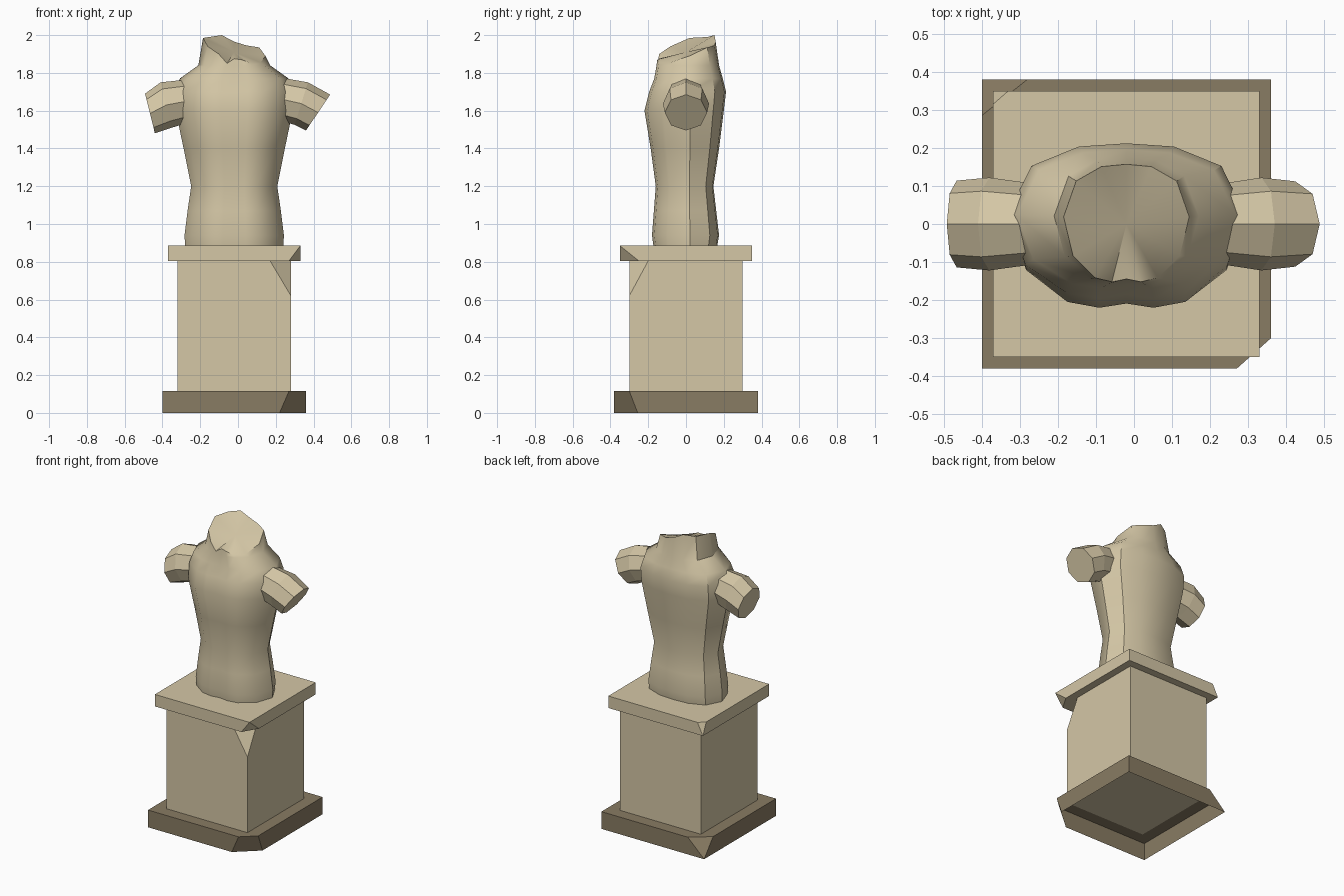
import bpy, bmesh, math
from mathutils import Vector

cube = bpy.data.objects.get("Cube")
if cube:
    bpy.data.objects.remove(cube, do_unlink=True)


def material(name, rgb):
    m = bpy.data.materials.new(name)
    m.use_nodes = True
    m.diffuse_color = (*rgb, 1)
    m.node_tree.nodes["Principled BSDF"].inputs["Base Color"].default_value = (*rgb, 1)
    return m


LIGHT = material("pale stone", (0.66, 0.57, 0.38))
DARK = material("dark stone", (0.25, 0.20, 0.125))
CX = -0.02  # axis of the statue


def finish(name, bm, mat, angle=None):
    mesh = bpy.data.meshes.new(name)
    bm.to_mesh(mesh)
    bm.free()
    mesh.materials.append(mat)
    ob = bpy.data.objects.new(name, mesh)
    bpy.context.collection.objects.link(ob)
    if angle:
        bpy.ops.object.select_all(action='DESELECT')
        ob.select_set(True)
        bpy.context.view_layer.objects.active = ob
        bpy.ops.object.shade_smooth_by_angle(angle=math.radians(angle))
    return ob


def block(name, half, z0, z1, mat, chips, open_bottom=False):
    """Square slab; every chip is a plane through three points that cuts a corner off."""
    bm = bmesh.new()
    bmesh.ops.create_cube(bm, size=1)
    mid = Vector((CX, 0, (z0 + z1) / 2))
    for v in bm.verts:
        v.co = mid + Vector((v.co.x * 2 * half, v.co.y * 2 * half, v.co.z * (z1 - z0)))
    for points in chips:
        a, b, c = (Vector(p) for p in points)
        normal = (b - a).cross(c - a).normalized()
        if normal.dot(a - mid) < 0:
            normal.negate()
        cut = bmesh.ops.bisect_plane(bm, geom=bm.verts[:] + bm.edges[:] + bm.faces[:], dist=1e-5,
                                     plane_co=a, plane_no=normal, clear_outer=True)
        bmesh.ops.holes_fill(bm, edges=[e for e in bm.edges if e.is_boundary], sides=0)
    bmesh.ops.recalc_face_normals(bm, faces=bm.faces[:])
    if open_bottom:
        under = [f for f in bm.faces if f.normal.z < -0.99]
        bmesh.ops.delete(bm, geom=under, context='FACES_ONLY')
    return finish(name, bm, mat)


def loft(bm, rings, cap_start=True, tip=None):
    """Skin a list of point rings; a tip point closes the end with a fan."""
    rows = [[bm.verts.new(p) for p in ring] for ring in rings]
    n = len(rows[0])
    for lo, hi in zip(rows, rows[1:]):
        for i in range(n):
            j = (i + 1) % n
            bm.faces.new((lo[i], lo[j], hi[j], hi[i]))
    if cap_start:
        bm.faces.new(rows[0][::-1])
    if tip:
        t = bm.verts.new(tip)
        for i in range(n):
            bm.faces.new((rows[-1][i], rows[-1][(i + 1) % n], t))
    else:
        bm.faces.new(rows[-1])
    bmesh.ops.recalc_face_normals(bm, faces=bm.faces[:])


# Pedestal: hollow plinth, shaft and cap slab with broken corners
p, s, c = 0.38, 0.30, 0.35
block("plinth", p, 0, 0.115, DARK, [
    [(0.27, -p, 0.115), (0.36, -0.30, 0.115), (0.22, -p, 0)],
    [(CX - p, 0.285, 0.115), (-0.28, p, 0.115), (CX - p, p, 0)]], open_bottom=True)
block("pedestal_shaft", s, 0.114, 0.805, LIGHT, [
    [(0.17, -s, 0.805), (CX + s, -0.20, 0.805), (CX + s, -s, 0.62)]])
block("pedestal_cap", c, 0.805, 0.885, LIGHT, [
    [(0.27, -c, 0.805), (CX + c, -0.25, 0.805), (CX + c, -c, 0.885)],
    [(CX - c, 0.315, 0.885), (-0.33, c, 0.885), (CX - c, c, 0.805)]])

# Torso: half cross-section from front centre to back centre, mirrored
half = [(0, -0.95), (0.23, -1), (0.5, -0.93), (0.85, -0.55),
        (1, 0.12), (0.8, 0.72), (0.4, 0.96), (0, 1)]
outline = half + [(-x, y) for x, y in half[-2:0:-1]]
# height, half width, front depth, back depth
sections = [(0.88, 0.26, 0.172, 0.165), (0.94, 0.263, 0.18, 0.175), (1.07, 0.247, 0.17, 0.16),
            (1.2, 0.228, 0.16, 0.145), (1.4, 0.268, 0.187, 0.175), (1.6, 0.31, 0.22, 0.20),
            (1.7, 0.312, 0.195, 0.212), (1.77, 0.288, 0.168, 0.195), (1.84, 0.19, 0.156, 0.175)]


def section(z, w, front, back):
    return [(CX + x * w, y * (front if y < 0 else back), z) for x, y in outline]


# Jagged neck break, heights around the rim
rim_z = [1.875, 1.87, 1.855, 1.855, 1.89, 1.935, 1.945, 1.965,
         2.0, 1.99, 1.985, 1.94, 1.9, 1.85]
rim = [(x, y, z) for (x, y, _), z in zip(section(0, 0.165, 0.152, 0.157), rim_z)]
bm = bmesh.new()
loft(bm, [section(*r) for r in sections] + [rim], tip=(CX, 0, 1.91))
finish("torso", bm, LIGHT, 40)


# Arm stumps: eight-sided, each ring given by its top and bottom point and its depth
def arm(name, side, rings):
    pts = []
    for (tx, tz), (bx, bz), depth in rings:
        ring = []
        for k in range(8):
            a = k * math.pi / 4
            t = (1 + math.cos(a)) / 2
            ring.append((side * (bx + (tx - bx) * t), depth * math.sin(a), bz + (tz - bz) * t))
        pts.append(ring)
    bm = bmesh.new()
    loft(bm, pts)
    finish(name, bm, LIGHT)


arm("left_arm_stump", 1, [((0.20, 1.78), (0.18, 1.56), 0.10),
                          ((0.37, 1.75), (0.30, 1.525), 0.122),
                          ((0.488, 1.685), (0.36, 1.495), 0.112)])
arm("right_arm_stump", -1, [((0.22, 1.77), (0.22, 1.55), 0.10),
                            ((0.41, 1.75), (0.35, 1.51), 0.122),
                            ((0.492, 1.69), (0.44, 1.48), 0.114)])
